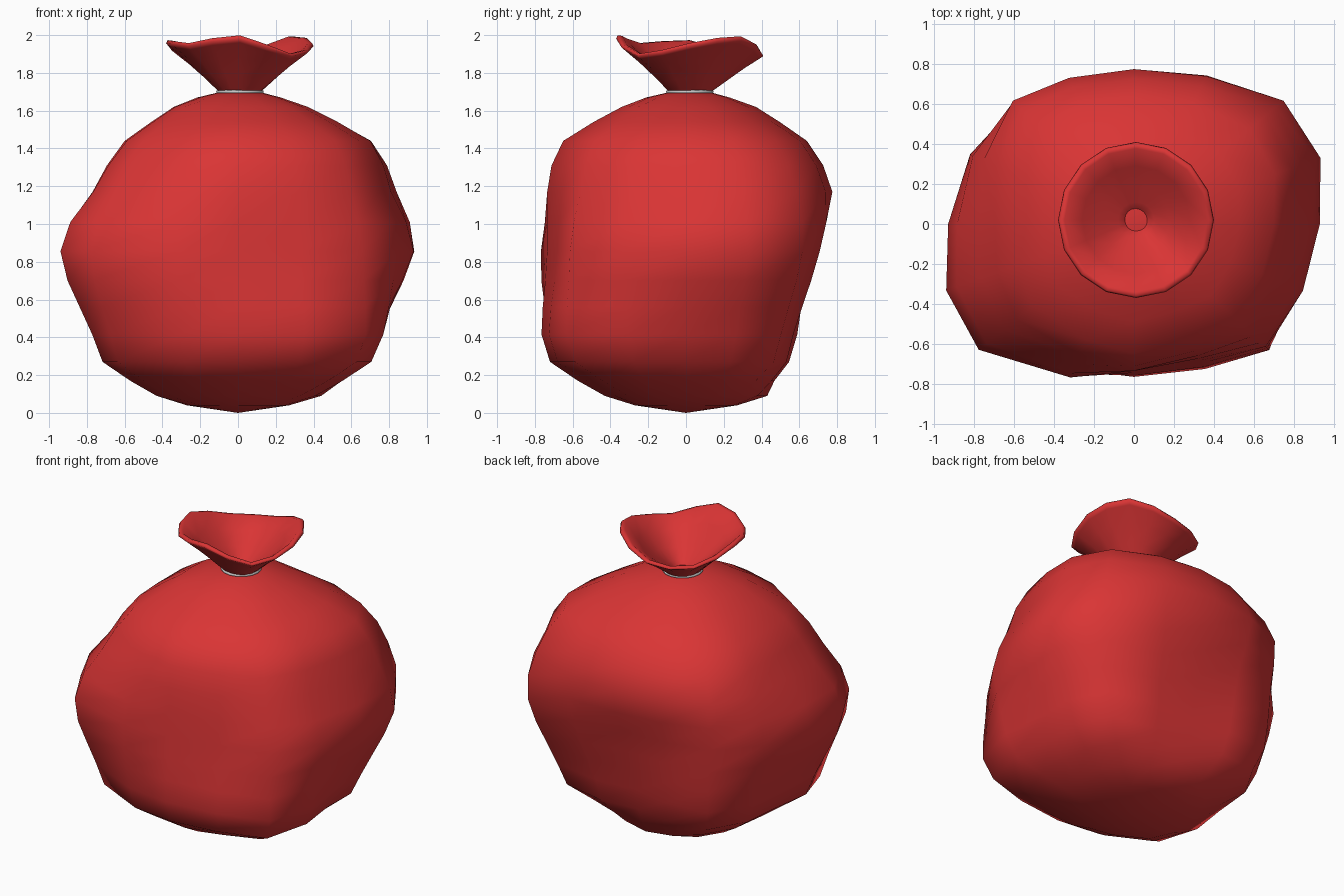
import bpy, bmesh, math

if "Cube" in bpy.data.objects:
    bpy.data.objects.remove(bpy.data.objects["Cube"])

SEG = 16


def material(name, color):
    m = bpy.data.materials.new(name)
    m.diffuse_color = color
    m.use_nodes = True
    m.node_tree.nodes["Principled BSDF"].inputs["Base Color"].default_value = m.diffuse_color
    return m


def catmull(p, n, q, m, t):
    return 0.5 * (2 * n + (q - p) * t + (2 * p - 5 * n + 4 * q - m) * t * t
                  + (3 * n - p - 3 * q + m) * t ** 3)


def sample(vals, u, closed):
    """Smooth interpolation through a list of values."""
    n = len(vals)
    i = math.floor(u) if closed else min(math.floor(u), n - 2)
    pick = (lambda k: vals[k % n]) if closed else (lambda k: vals[max(0, min(n - 1, k))])
    return catmull(pick(i - 1), pick(i), pick(i + 1), pick(i + 2), u - i)


def loft(name, rings, mat, start=None, end=None):
    """Skin rings of points; start/end are optional pole points."""
    bm = bmesh.new()
    loops = [[bm.verts.new(p) for p in ring] for ring in rings]
    for a, b in zip(loops, loops[1:]):
        for j in range(SEG):
            k = (j + 1) % SEG
            bm.faces.new((a[j], a[k], b[k], b[j]))
    for pole, loop in ((start, loops[0]), (end, loops[-1])):
        if pole:
            v = bm.verts.new(pole)
            for j in range(SEG):
                bm.faces.new((v, loop[j], loop[(j + 1) % SEG]))
    bmesh.ops.recalc_face_normals(bm, faces=bm.faces)
    me = bpy.data.meshes.new(name)
    bm.to_mesh(me)
    bm.free()
    me.shade_smooth()
    me.materials.append(mat)
    ob = bpy.data.objects.new(name, me)
    bpy.context.collection.objects.link(ob)
    return ob


red = material("red_cloth", (0.7, 0.035, 0.035, 1))
ANG = [2 * math.pi * j / SEG for j in range(SEG)]
CX, CY = 0.01, 0.02

# Lumpy bag: radii from bottom to top in eight directions, counter-clockwise from +x
profiles = [
    [.44, .67, .74, .87, .93, .89, .81, .70, .37],
    [.44, .73, .79, .92, .97, .97, .92, .75, .38],
    [.43, .51, .54, .62, .67, .74, .775, .64, .37],
    [.44, .73, .80, .83, .84, .86, .865, .70, .37],
    [.43, .68, .745, .88, .93, .885, .77, .60, .34],
    [.47, .82, .87, .98, 1.0, .95, .84, .65, .36],
    [.43, .72, .765, .745, .735, .735, .735, .65, .34],
    [.45, .86, .925, .91, .90, .87, .82, .70, .37],
]
levels = [(.09, 0), (.17, .5), (.27, 1), (.415, 2), (.56, 2.5), (.70, 3), (.855, 4),
          (1.01, 5), (1.17, 6), (1.31, 6.5), (1.44, 7), (1.54, 7.5), (1.62, 8)]
# Lumps push each meridian slightly sideways and in or out
bag_angles = [0, 19.5, 39.5, 64, 90, 114, 134.5, 157, 180, 199.5, 219, 247.5, 270, 296, 317, 338.5]
swell = [1, 1.02, 1, .97, 1, .98, 1, 1, 1, 1.01, 1, .965, 1, .95, 1, .985]


def circle(r, z, cx=0, cy=0):
    return [(cx + r * math.cos(a), cy + r * math.sin(a), z) for a in ANG]


rings = [circle(.27, .04)]
for z, u in levels:
    around = [sample(p, u, False) for p in profiles]
    ring = []
    for j in range(SEG):
        r, a = sample(around, j / 2, True) * swell[j], math.radians(bag_angles[j])
        ring.append((r * math.cos(a), r * math.sin(a), z))
    rings.append(ring)
rings += [circle(.22, 1.67, CX / 2, CY / 2), circle(.10, 1.70, CX, CY)]
loft("sack_body", rings, red, start=(0, 0, 0), end=(CX, CY, 1.70))

# Flared mouth: outside wall, rolled lip, inside wall down to the neck
rim = [1.95, 1.985, 1.895, 1.885, 1.965, 1.95, 1.99, 1.895]
wall = [(.10, 0), (.195, .33), (.29, .66), (.368, .90), (.39, .97), (.382, 1.03),
        (.358, 1.02), (.27, .72), (.17, .38), (.09, .16), (.06, .06), (.055, .03)]
mouth = []
for r, h in wall:
    mouth.append([(CX + r * math.cos(a), CY + r * math.sin(a),
                   1.69 + h * (sample(rim, j / 2, True) - 1.69)) for j, a in enumerate(ANG)])
loft("sack_mouth", mouth, red)

# Tie ring round the neck
bpy.ops.mesh.primitive_torus_add(location=(CX, CY, 1.70), major_radius=.117, minor_radius=.009,
                                 major_segments=SEG, minor_segments=8)
tie = bpy.context.object
tie.name = "neck_tie"
tie.data.shade_smooth()
